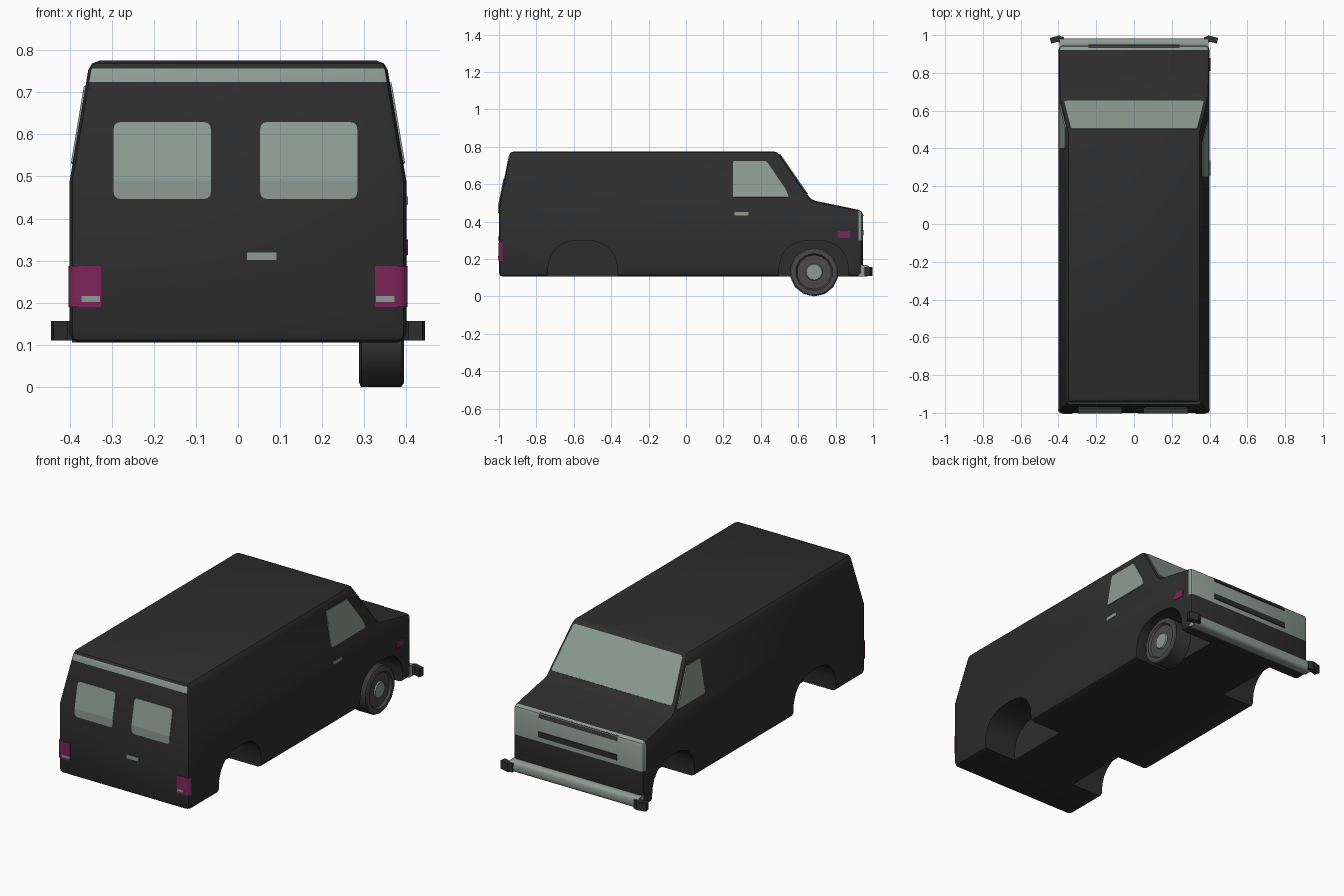
import bpy, bmesh, math
from mathutils import Vector

if "Cube" in bpy.data.objects:
    bpy.data.objects.remove(bpy.data.objects["Cube"])


def material(name, r, g, b):
    m = bpy.data.materials.new(name)
    m.diffuse_color = (r, g, b, 1)
    m.use_nodes = True
    m.node_tree.nodes["Principled BSDF"].inputs["Base Color"].default_value = m.diffuse_color
    return m


BODY = material("charcoal_paint", 0.027, 0.027, 0.027)
PALE = material("pale_glass_and_chrome", 0.27, 0.33, 0.30)
RED = material("magenta_lamp", 0.20, 0.018, 0.10)
TYRE = material("tyre_rubber", 0.04, 0.04, 0.04)
RIM = material("wheel_grey", 0.07, 0.067, 0.067)


def add(name, bm, *mats):
    bmesh.ops.recalc_face_normals(bm, faces=bm.faces)
    me = bpy.data.meshes.new(name)
    bm.to_mesh(me)
    bm.free()
    for m in mats:
        me.materials.append(m)
    ob = bpy.data.objects.new(name, me)
    bpy.context.collection.objects.link(ob)
    return ob


def activate(ob):
    bpy.ops.object.select_all(action='DESELECT')
    ob.select_set(True)
    bpy.context.view_layer.objects.active = ob


def apply_all(ob):
    activate(ob)
    for m in list(ob.modifiers):
        bpy.ops.object.modifier_apply(modifier=m.name)


def smooth(ob, angle=25):
    activate(ob)
    bpy.ops.object.shade_smooth_by_angle(angle=math.radians(angle))


def prism(pts, f, a, b):
    """Extrude a 2D outline from a to b; f(u, v, w) places it in space."""
    bm = bmesh.new()
    rings = [[bm.verts.new(f(u, v, w)) for u, v in pts] for w in (a, b)]
    bm.faces.new(rings[0])
    bm.faces.new(rings[1])
    for i in range(len(pts)):
        j = (i + 1) % len(pts)
        bm.faces.new((rings[0][i], rings[0][j], rings[1][j], rings[1][i]))
    return bm


def cut(bm, co, no):
    bmesh.ops.bisect_plane(bm, geom=bm.verts[:] + bm.edges[:] + bm.faces[:],
                           plane_co=co, plane_no=no, dist=1e-5)


def rounded(pts, r, n=3):
    """Round the corners of an outline."""
    out = []
    for i, p in enumerate(pts):
        p = Vector(p)
        a = p + (Vector(pts[i - 1]) - p).normalized() * r
        b = p + (Vector(pts[(i + 1) % len(pts)]) - p).normalized() * r
        for k in range(n + 1):
            t = k / n
            out.append(tuple(a * (1 - t) ** 2 + p * 2 * t * (1 - t) + b * t * t))
    return out


def rect(u0, u1, v0, v1):
    return [(u0, v0), (u1, v0), (u1, v1), (u0, v1)]


def plate(name, pts, f, mat, r=0.0):
    """Thin plate laid on the body surface given by f(u, v)."""
    bm = bmesh.new()
    bm.faces.new([bm.verts.new((u, v, 0)) for u, v in (rounded(pts, r) if r else pts)])
    cut(bm, (0, 0.49, 0), (0, 1, 0))
    for v in bm.verts:
        v.co = f(v.co.x, v.co.y)
    ob = add(name, bm, mat)
    s = ob.modifiers.new("thick", 'SOLIDIFY')
    s.thickness, s.offset = 0.008, 0
    apply_all(ob)
    return ob


# Surface rules of the body
def half_width(z):
    return 0.40 - max(0, z - 0.49) * 0.168


def side(s):
    return lambda y, z: (s * half_width(z), y, z)


def rear(x, z):
    return (x, -1 + max(0, z - 0.49) * 0.2, z)


def screen(x, z):
    return (x, 0.49 + (0.775 - z) * 0.18 / 0.26, z)


# Body shell: side profile, upper half leaning inward
profile = [(-1, 0.105), (-1, 0.49), (-0.943, 0.775), (0.49, 0.775),
           (0.67, 0.515), (0.945, 0.458), (0.945, 0.105)]
bm = prism(profile, lambda y, z, x: (x, y, z), -0.4, 0.4)
cut(bm, (0, 0, 0.49), (0, 0, 1))
for v in bm.verts:
    v.co.x = math.copysign(half_width(v.co.z), v.co.x)
body = add("van_body", bm, BODY, PALE)
bev = body.modifiers.new("bevel", 'BEVEL')
bev.width, bev.segments = 0.022, 2
bev.limit_method, bev.angle_limit = 'ANGLE', math.radians(30)

# Wheel arches
cutters = []
for c in (-0.553, 0.682):
    for s in (-1, 1):
        arch = [(c - 0.187, 0.0), (c + 0.187, 0.0)]
        for k in range(13):
            a = math.pi * k / 12
            ca, sa = math.cos(a), math.sin(a)
            arch.append((c + 0.187 * math.copysign(abs(ca) ** 0.8, ca),
                         0.12 + 0.18 * sa ** 0.8 if sa > 1e-6 else 0.12))
        cu = add("arch_cutter", prism(arch, lambda y, z, x: (x, y, z), s * 0.2, s * 0.5), BODY)
        cu.hide_render = True
        b = body.modifiers.new("arch", 'BOOLEAN')
        b.operation, b.solver, b.object = 'DIFFERENCE', 'EXACT', cu
        cutters.append(cu)
apply_all(body)
for cu in cutters:
    bpy.data.objects.remove(cu)

# Painted bands: nose band and strip over the rear doors
bm = bmesh.new()
bm.from_mesh(body.data)
for z in (0.30, 0.725, 0.757):
    cut(bm, (0, 0, z), (0, 0, 1))
cut(bm, (0, 0.922, 0), (0, 1, 0))
for f in bm.faces:
    c = f.calc_center_median()
    nose = c.y > 0.922 and c.z > 0.30
    strip = 0.725 < c.z < 0.757 and f.normal.y < -0.5
    f.material_index = 1 if nose or strip else 0
bm.to_mesh(body.data)
bm.free()
smooth(body)

# Grille slots
for i, (z0, z1) in enumerate(((0.325, 0.355), (0.43, 0.455))):
    plate(f"grille_slot_{i}", rect(-0.24, 0.24, z0, z1),
          lambda x, z: (x, 0.946 - max(0, z - 0.436) * 0.7, z), BODY)

# Windows
plate("windscreen", [(-0.372, 0.545), (0.372, 0.545), (0.335, 0.758), (-0.335, 0.758)],
      screen, PALE, 0.015)
plate("right_door_window", [(0.25, 0.53), (0.55, 0.53), (0.535, 0.57), (0.43, 0.723), (0.25, 0.723)],
      side(1), PALE, 0.01)
plate("left_door_window", [(0.40, 0.53), (0.64, 0.53), (0.515, 0.715), (0.40, 0.715)],
      side(-1), PALE, 0.01)
for n, c in (("left", -0.18), ("right", 0.168)):
    plate(f"rear_window_{n}", rect(c - 0.117, c + 0.117, 0.445, 0.63), rear, PALE, 0.02)

# Handles and side marker
plate("rear_handle", rect(0.02, 0.093, 0.30, 0.32), rear, PALE)
plate("door_handle", rect(0.258, 0.335, 0.433, 0.452), side(1), PALE, 0.007)
plate("side_marker", rect(0.81, 0.88, 0.313, 0.35), side(1), RED, 0.012)

# Tail lamps wrapping the rear corners, with reversing lights
for n, s in (("left", -1), ("right", 1)):
    outline = [(s * x, y) for x, y in ((0.325, -0.98), (0.325, -1.003), (0.382, -1.003),
                                       (0.397, -0.997), (0.403, -0.982), (0.39, -0.975))]
    lamp = add(f"tail_lamp_{n}", prism(outline, lambda x, y, z: (x, y, z), 0.19, 0.287), RED)
    smooth(lamp, 50)
    plate(f"reversing_light_{n}", rect(s * 0.35 - 0.022, s * 0.35 + 0.022, 0.202, 0.216),
          lambda x, z: (x, -1.002, z), PALE)

# Front bumper: chrome bar with dark end caps
bar = rounded(rect(0.915, 0.982, 0.105, 0.168), 0.025, 4)
smooth(add("front_bumper", prism(bar, lambda y, z, x: (x, y, z), -0.395, 0.395), PALE), 40)
for n, s in (("left", -1), ("right", 1)):
    cap = [(s * x, y) for x, y in ((0.37, 0.95), (0.37, 0.987), (0.395, 0.998),
                                   (0.445, 0.985), (0.438, 0.955), (0.405, 0.965))]
    add(f"bumper_end_{n}", prism(cap, lambda x, y, z: (x, y, z), 0.11, 0.157), BODY)

# The single front wheel: lathe of (x, radius, colour of the next ring)
SIDES = 14
rings = [(0.287, 0.0, 0), (0.287, 0.118, 0), (0.293, 0.13, 0), (0.388, 0.13, 0),
         (0.395, 0.12, 1), (0.395, 0.10, 1), (0.383, 0.092, 1), (0.383, 0.046, 2),
         (0.39, 0.042, 2), (0.39, 0.0, 2)]
bm = bmesh.new()
loops = []
for x, r, m in rings:
    loops.append([bm.verts.new((x, 0.685 + r * math.sin(2 * math.pi * k / SIDES),
                                0.13 - r * math.cos(2 * math.pi * k / SIDES)))
                  for k in range(SIDES)])
for i in range(len(rings) - 1):
    for k in range(SIDES):
        j = (k + 1) % SIDES
        f = bm.faces.new((loops[i][k], loops[i][j], loops[i + 1][j], loops[i + 1][k]))
        f.material_index = rings[i][2]
bmesh.ops.remove_doubles(bm, verts=bm.verts, dist=1e-5)
smooth(add("front_wheel", bm, TYRE, RIM, PALE), 30)
